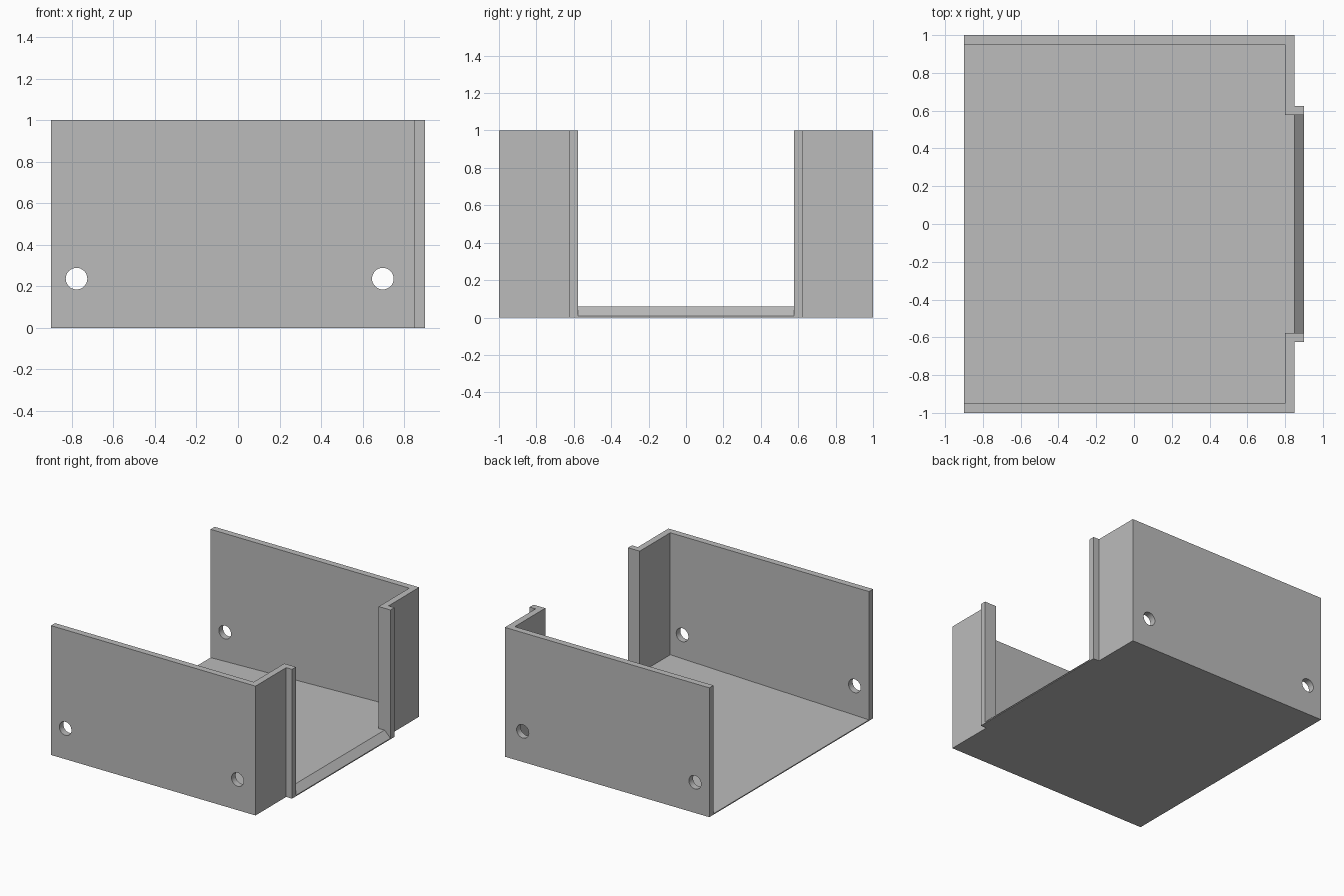
import bpy
import bmesh
from math import radians
from mathutils import Vector

cube = bpy.data.objects.get("Cube")
if cube:
    bpy.data.objects.remove(cube, do_unlink=True)

grey = bpy.data.materials.new("plain grey")
grey.use_nodes = True
colour = (0.5, 0.5, 0.5, 1)
grey.diffuse_color = colour
grey.node_tree.nodes["Principled BSDF"].inputs["Base Color"].default_value = colour


def prism(name, points, offset):
    """Extrude a flat outline along an offset into a closed solid."""
    bm = bmesh.new()
    face = bm.faces.new([bm.verts.new(p) for p in points])
    moved = bmesh.ops.extrude_face_region(bm, geom=[face])["geom"]
    bmesh.ops.translate(bm, vec=Vector(offset),
                        verts=[v for v in moved if isinstance(v, bmesh.types.BMVert)])
    if face.is_valid and not any(len(e.link_faces) > 1 for e in face.edges):
        bm.faces.new(face.verts)
    bmesh.ops.recalc_face_normals(bm, faces=bm.faces)
    mesh = bpy.data.meshes.new(name)
    bm.to_mesh(mesh)
    bm.free()
    mesh.materials.append(grey)
    obj = bpy.data.objects.new(name, mesh)
    bpy.context.collection.objects.link(obj)
    return obj


def drill(wall, x, y):
    """Cut a round screw hole through a side wall."""
    bpy.ops.mesh.primitive_cylinder_add(vertices=32, radius=0.052, depth=0.3,
                                        location=(x, y, 0.237), rotation=(radians(90), 0, 0))
    cutter = bpy.context.object
    cutter.hide_render = True
    cutter.data.materials.append(grey)
    mod = wall.modifiers.new("hole", "BOOLEAN")
    mod.operation = "DIFFERENCE"
    mod.solver = "EXACT"
    mod.object = cutter
    bpy.ops.object.select_all(action="DESELECT")
    bpy.context.view_layer.objects.active = wall
    wall.select_set(True)
    bpy.ops.object.modifier_apply(modifier=mod.name)
    bpy.data.objects.remove(cutter, do_unlink=True)


# Side walls with returned jambs and a small outer rib at the opening
outline = [(-0.9, 1), (0.85, 1), (0.85, 0.625), (0.9, 0.625), (0.9, 0.577),
           (0.8, 0.577), (0.8, 0.95), (-0.9, 0.95)]
for side, name in ((-1, "front_wall"), (1, "back_wall")):
    wall = prism(name, [(x, side * y, 0) for x, y in outline], (0, 0, 1))
    for x in (-0.777, 0.697):
        drill(wall, x, side * 0.975)
    bpy.ops.object.shade_smooth_by_angle(angle=radians(30))


# Floor ramp, thin at the open end and thicker towards the jambs
def floor_z(x):
    return 0.008 + 0.05 * (x + 0.9) / 1.75


ramp = [(-0.9, 0), (0.8, 0), (0.8, floor_z(0.8)), (-0.9, floor_z(-0.9))]
prism("floor", [(x, -0.95, z) for x, z in ramp], (0, 1.9, 0))

# Threshold between the jambs, bevelled down to the outside
sill = [(0.8, 0), (0.9, 0), (0.9, 0.008), (0.85, floor_z(0.85)), (0.8, floor_z(0.8))]
prism("threshold", [(x, -0.577, z) for x, z in sill], (0, 1.154, 0))
